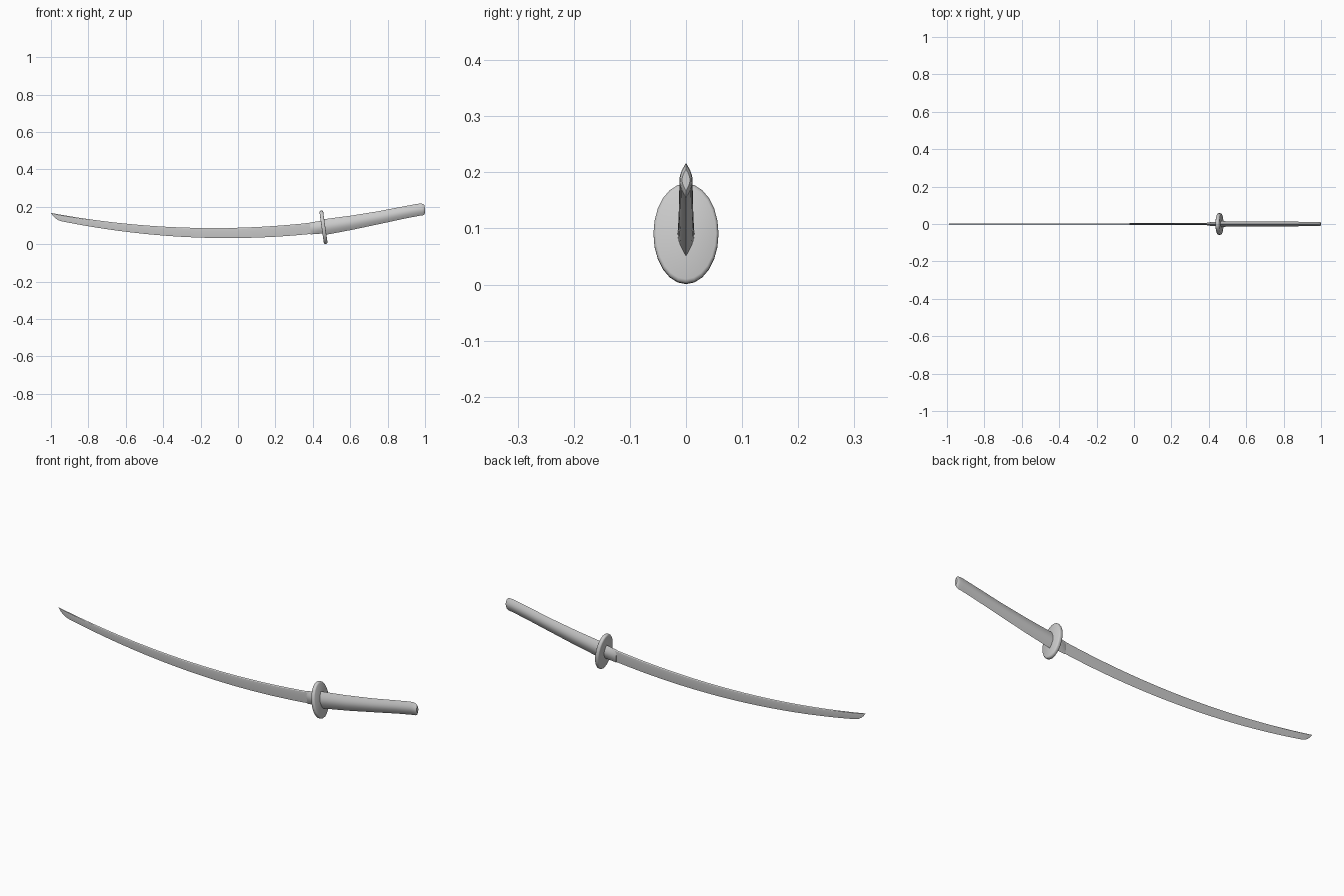
import bpy, bmesh, math

if "Cube" in bpy.data.objects:
    bpy.data.objects.remove(bpy.data.objects["Cube"])


def loft(name, sections, profile, angle=30):
    """Skin cross-sections. Each section is (top xz, bottom xz, half width);
    profile is (height fraction, width fraction) from bottom to top."""
    ring = profile + [(t, -w) for t, w in reversed(profile[1:-1])]
    bm = bmesh.new()
    rows = []
    for (tx, tz), (bx, bz), hw in sections:
        rows.append([bm.verts.new((bx + (tx - bx) * t, w * hw, bz + (tz - bz) * t))
                     for t, w in ring])
    n = len(ring)
    for a, b in zip(rows, rows[1:]):
        for i in range(n):
            j = (i + 1) % n
            bm.faces.new((a[i], a[j], b[j], b[i]))
    bm.faces.new(rows[0])
    bm.faces.new(rows[-1])
    bmesh.ops.remove_doubles(bm, verts=bm.verts, dist=1e-5)
    bmesh.ops.recalc_face_normals(bm, faces=bm.faces)
    me = bpy.data.meshes.new(name)
    bm.to_mesh(me)
    bm.free()
    ob = bpy.data.objects.new(name, me)
    bpy.context.collection.objects.link(ob)
    bpy.ops.object.select_all(action='DESELECT')
    ob.select_set(True)
    bpy.context.view_layer.objects.active = ob
    bpy.ops.object.shade_smooth_by_angle(angle=math.radians(angle))
    return ob


def spine(x):
    return 0.1066 * x * x + 0.0276 * x + 0.088


def edge(x):
    return 0.1136 * x * x + 0.0121 * x + 0.033


# cross-section shapes
N = 12
lens = [(i / N, math.sin(math.pi * i / N)) for i in range(N + 1)]
oval = [((1 - math.cos(math.pi * i / N)) / 2, math.sin(math.pi * i / N)) for i in range(N + 1)]
ridged = [(0, 0), (0.65, 1), (0.92, 0.75), (1, 0)]

# blade: curved body, then the rounded point
blade = []
for i in range(31):
    x = 0.42 - 1.36 * i / 30
    blade.append(((x, spine(x)), (x, edge(x)), 0.0045 - 0.0015 * i / 30))
for x, z, hw in [(-0.96, 0.128, 0.0027), (-0.975, 0.138, 0.0022),
                 (-0.988, 0.150, 0.0015), (-1.0, spine(-1.0) - 0.0001, 0.0003)]:
    blade.append(((x, spine(x)), (x, z), hw))
loft("blade", blade, ridged, 15)

# collar where the blade meets the guard
loft("blade_collar", [
    ((0.383, 0.116), (0.388, 0.052), 0.005),
    ((0.390, 0.117), (0.395, 0.053), 0.008),
    ((0.420, 0.121), (0.428, 0.055), 0.011),
    ((0.452, 0.127), (0.462, 0.059), 0.014)], lens)

# oval guard, tilted, with a rounded rim
tilt = math.radians(8)
ux, uz = -math.sin(tilt), math.cos(tilt)
guard = []
for d, r in [(-0.010, 0.92), (-0.008, 0.97), (-0.004, 1), (0.004, 1), (0.008, 0.97), (0.010, 0.92)]:
    cx, cz = 0.457 + d * uz, 0.0905 - d * ux
    h = 0.09 * r
    guard.append(((cx + ux * h, cz + uz * h), (cx - ux * h, cz - uz * h), 0.058 * r))
loft("guard", guard, oval, 40)

# handle, narrowing and rising towards the rounded butt
loft("handle", [
    ((0.455, 0.133), (0.468, 0.050), 0.015),
    ((0.600, 0.152), (0.611, 0.077), 0.0135),
    ((0.750, 0.176), (0.762, 0.109), 0.0125),
    ((0.880, 0.201), (0.892, 0.137), 0.012),
    ((0.960, 0.216), (0.970, 0.152), 0.012),
    ((0.980, 0.217), (0.987, 0.154), 0.0118),
    ((0.992, 0.214), (0.997, 0.159), 0.0105),
    ((0.998, 0.206), (1.000, 0.167), 0.007)], lens, 40)
